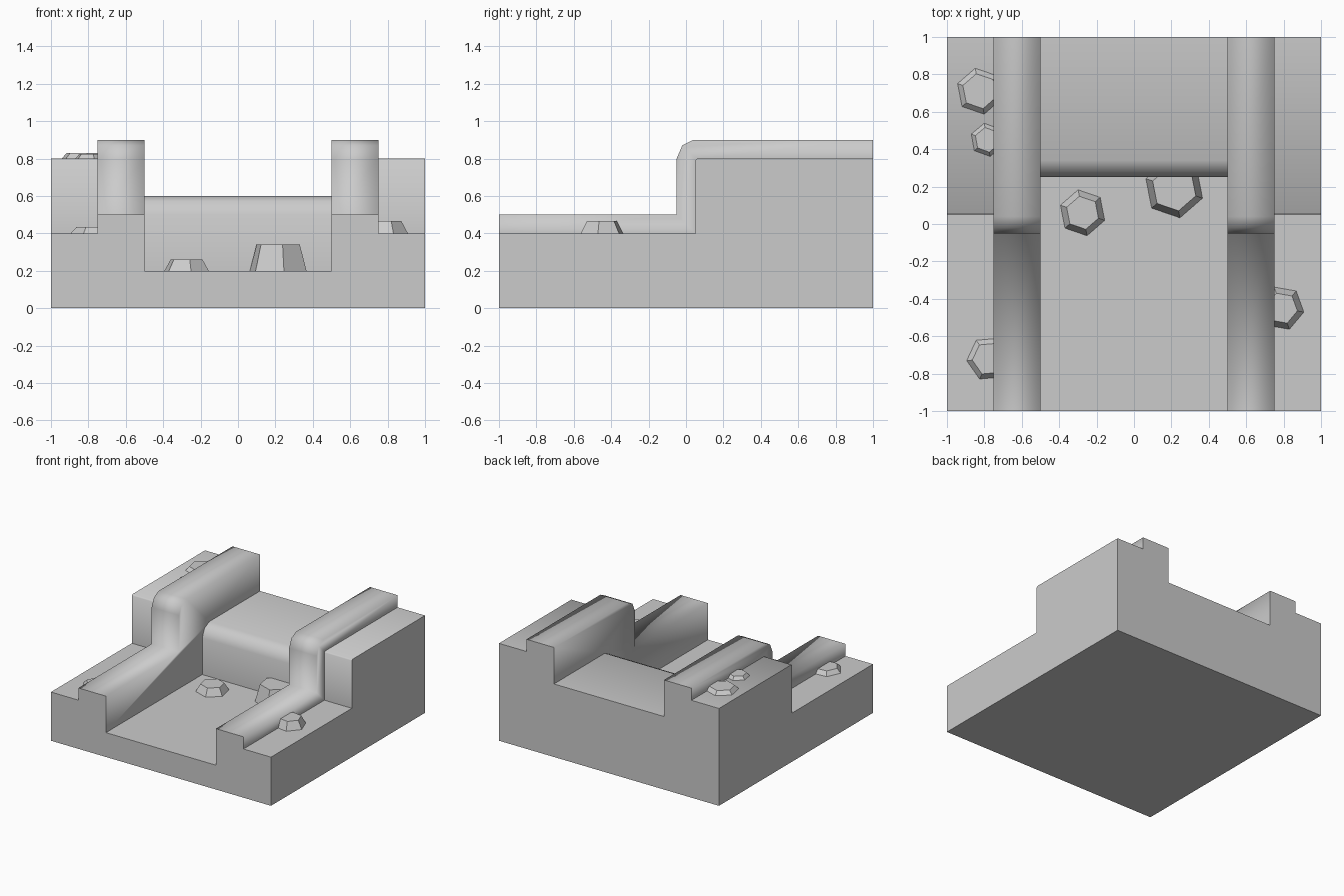
import bpy, bmesh
from math import radians

if "Cube" in bpy.data.objects:
    bpy.data.objects.remove(bpy.data.objects["Cube"])

# side profiles as (y, z), running from front to back
BANK = [(-1, .4), (.05, .4), (.05, .79), (.06, .8), (1, .8)]
CURB = [(-1, .5), (-.05, .5), (-.05, .8), (-.02, .87), (.04, .9), (1, .9)]
RIVER = [(-1, .2), (.25, .2), (.25, .5), (.28, .57), (.34, .6), (1, .6)]
BASE = [(-1, 0), (1, 0)]
STRIPS = [(-1, -.75, BANK), (-.75, -.5, CURB), (-.5, .5, RIVER),
          (.5, .75, CURB), (.75, 1, BANK)]


def finish(bm, name):
    bmesh.ops.recalc_face_normals(bm, faces=bm.faces[:])
    mesh = bpy.data.meshes.new(name)
    obj = bpy.data.objects.new(name, mesh)
    bpy.context.collection.objects.link(obj)
    return mesh, obj


def build_terrain():
    bm = bmesh.new()
    cache = {}
    soft = set()

    def vert(x, p):
        key = (x, *p)
        if key not in cache:
            cache[key] = bm.verts.new(key)
        return cache[key]

    def wall(x, upper, lower):
        return bm.faces.new([vert(x, p) for p in upper + lower[::-1]])

    # top surface of every strip
    for x0, x1, prof in STRIPS:
        for a, b in zip(prof, prof[1:]):
            f = bm.faces.new([vert(x0, a), vert(x1, a), vert(x1, b), vert(x0, b)])
            if prof is CURB:
                soft.add(f)
    # upright walls of the curbs, and the outer sides
    for s in (-1, 1):
        soft.add(wall(s * .75, CURB, BANK))
        soft.add(wall(s * .5, CURB, RIVER))
        wall(s, BANK, BASE)
    # front and back ends, underside
    for i in (0, -1):
        outline = [vert(-1, BASE[i])]
        for x0, x1, prof in STRIPS:
            outline += [vert(x0, prof[i]), vert(x1, prof[i])]
        bm.faces.new(outline + [vert(1, BASE[i])])
    bm.faces.new([vert(x, p) for x, p in
                  ((-1, BASE[0]), (1, BASE[0]), (1, BASE[1]), (-1, BASE[1]))])

    mesh, _ = finish(bm, "river_terrain")
    # curbs are softly shaded all round, other steep edges stay crisp
    for f in bm.faces:
        f.smooth = True
    for e in bm.edges:
        if not all(f in soft for f in e.link_faces):
            e.smooth = e.calc_face_angle(0) < radians(50)
    bm.to_mesh(mesh)
    bm.free()


def build_rock(name, x, y, z, r, r_top, h, turn):
    bpy.ops.mesh.primitive_cone_add(vertices=6, radius1=r, radius2=r_top, depth=h,
                                    location=(x, y, z + h / 2),
                                    rotation=(0, 0, radians(turn - 90)))
    bpy.context.object.name = name


build_terrain()

# six-sided rocks: x, y, ground height, radius, top radius, height, corner angle
ROCKS = [("bank_rock_back_large", -.825, .71, .8, .125, .095, .03, 101),
         ("bank_rock_back_small", -.785, .45, .8, .09, .067, .025, 100),
         ("bank_rock_front_left", -.775, -.72, .4, .12, .09, .033, 125),
         ("bank_rock_front_right", .79, -.45, .4, .12, .085, .065, 50),
         ("river_rock_small", -.275, .06, .2, .125, .09, .06, 101),
         ("river_rock_large", .215, .19, .2, .16, .122, .14, 101)]
for rock in ROCKS:
    build_rock(*rock)
